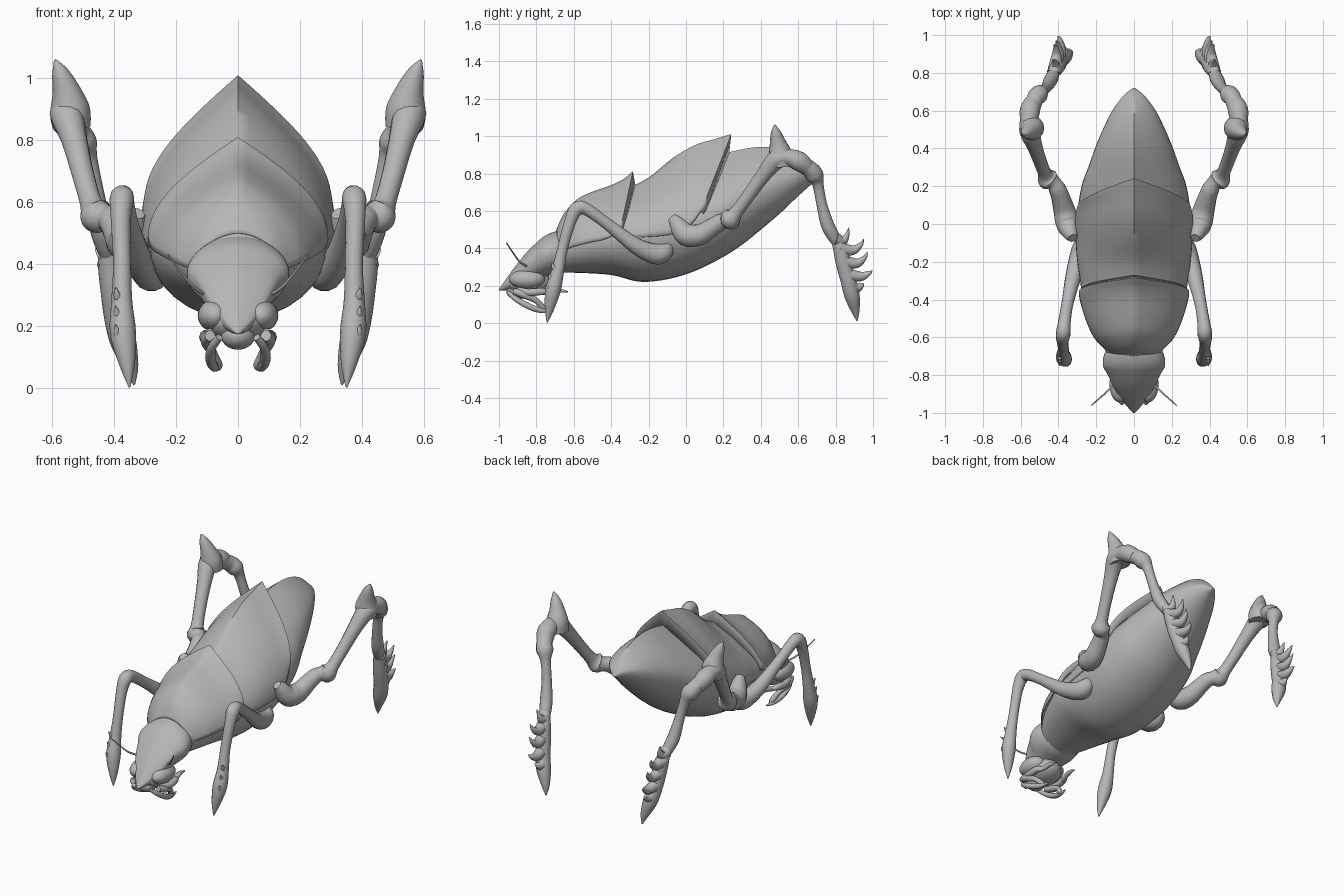
import bpy, bmesh, math
from mathutils import Vector

shell_grey = bpy.data.materials.new("shell grey")
shell_grey.diffuse_color = (0.47, 0.47, 0.47, 1)


def spline(rows, steps):
    """Catmull-Rom through rows of equal length."""
    out = []
    for i in range(len(rows) - 1):
        a, b = rows[max(i - 1, 0)], rows[i]
        c, d = rows[i + 1], rows[min(i + 2, len(rows) - 1)]
        for s in range(steps):
            t = s / steps
            out.append([0.5 * (2 * q + (r - p) * t + (2 * p - 5 * q + 4 * r - w) * t * t
                               + (3 * q - p - 3 * r + w) * t ** 3)
                        for p, q, r, w in zip(a, b, c, d)])
    out.append(list(rows[-1]))
    return out


def skin(name, rings, closed=True, angle=40):
    """Bridge point rings into one mesh object."""
    bm = bmesh.new()
    vs = [[bm.verts.new(p) for p in ring] for ring in rings]
    n = len(rings[0])
    for a, b in zip(vs, vs[1:]):
        for i in range(n if closed else n - 1):
            j = (i + 1) % n
            bm.faces.new((a[i], a[j], b[j], b[i]))
    if closed:
        bm.faces.new(vs[0])
        bm.faces.new(vs[-1])
    bmesh.ops.recalc_face_normals(bm, faces=bm.faces)
    me = bpy.data.meshes.new(name)
    bm.to_mesh(me)
    bm.free()
    ob = bpy.data.objects.new(name, me)
    bpy.context.collection.objects.link(ob)
    return finish(ob, angle)


def finish(ob, angle=40):
    ob.data.materials.append(shell_grey)
    bpy.ops.object.select_all(action='DESELECT')
    ob.select_set(True)
    bpy.context.view_layer.objects.active = ob
    bpy.ops.object.shade_smooth_by_angle(angle=math.radians(angle))
    return ob


def mirror(ob):
    ob.modifiers.new("mirror", 'MIRROR')
    return ob


def roof(u, yt, zt, ys, zs, w, rnd):
    """Point on a ridged arch, u from -1 (left) to 1 (right)."""
    k = abs(u)
    f = (1 - rnd) * (1 - k) + rnd * math.cos(k * math.pi / 2)
    return (w * math.sin(u * math.pi / 2), ys + (yt - ys) * f, zs + (zt - zs) * f)


def hull(name, rows):
    """Closed body; rows are y, top z, side z, half width, bottom z, roundness."""
    rings = []
    for y, zt, zs, w, zb, rnd in spline(rows, 4):
        w = max(w, 0.002)
        ring = [roof(i / 10, y, zt, y, zs, w, rnd) for i in range(-10, 11)]
        for i in range(1, 16):
            a = math.pi * i / 16
            ring.append((w * math.cos(a), y, zs - (zs - zb) * math.sin(a)))
        rings.append(ring)
    return skin(name, rings, angle=60)


def plate(name, rows, tuck):
    """Arched shell; rows are top y, top z, side y, side z, half width, roundness.
    The tuck row folds the rear rim in to the body."""
    rings = [[roof(i / 14, *r) for i in range(-14, 15)] for r in spline(rows, 4) + [tuck]]
    ob = skin(name, rings, closed=False, angle=60)
    mod = ob.modifiers.new("thickness", 'SOLIDIFY')
    mod.thickness, mod.offset = 0.006, 0
    return ob


def tube(name, rows, steps=4, n=14):
    """Limb with varying radius, mirrored; rows are x, y, z, radius."""
    pts = spline(rows, steps)
    c = [Vector(p[:3]) for p in pts]
    rings = []
    for i, p in enumerate(pts):
        t = (c[min(i + 1, len(c) - 1)] - c[max(i - 1, 0)]).normalized()
        side = (Vector((1, 0, 0)) - t * t.x).normalized()
        up = t.cross(side)
        r = max(p[3], 0.001)
        rings.append([c[i] + side * r * math.cos(k * math.tau / n)
                      + up * r * math.sin(k * math.tau / n) for k in range(n)])
    return mirror(skin(name, rings, angle=60))


def blob(name, loc, size, both=False):
    bpy.ops.mesh.primitive_uv_sphere_add(segments=24, ring_count=14, radius=1)
    ob = bpy.context.object
    ob.name = name
    for v in ob.data.vertices:
        v.co = [a * s + b for a, s, b in zip(v.co, size, loc)]
    finish(ob)
    return mirror(ob) if both else ob


# Body and abdomen
hull("abdomen", [
    (-.74, .45, .37, .11, .27, .9), (-.6, .58, .42, .19, .27, .5),
    (-.4, .69, .45, .268, .258, .2), (-.25, .735, .47, .289, .222, .1),
    (-.1, .82, .49, .30, .235, 0), (.05, .885, .53, .30, .28, 0),
    (.2, .908, .59, .278, .355, 0), (.3, .93, .645, .242, .42, 0),
    (.4, .943, .695, .207, .50, 0), (.5, .935, .74, .165, .585, 0),
    (.6, .90, .78, .115, .68, 0), (.68, .84, .80, .055, .75, .1),
    (.72, .785, .78, .006, .775, .3)])

# Back plates with raised peaked rear rims
plate("neck_plate", [
    (-.69, .50, -.68, .38, .135, .95), (-.65, .585, -.65, .39, .165, .75),
    (-.58, .66, -.6, .41, .21, .5), (-.5, .70, -.52, .43, .248, .3),
    (-.4, .735, -.43, .45, .277, .2), (-.33, .77, -.38, .475, .288, .12),
    (-.285, .808, -.355, .49, .288, .05)], (-.272, .73, -.345, .485, .275, .05))
plate("wing_plate", [
    (-.32, .715, -.36, .45, .27, .25), (-.2, .775, -.22, .46, .295, .2),
    (-.07, .88, -.1, .47, .306, .15), (.05, .95, -.03, .49, .310, .1),
    (.15, .98, .03, .53, .310, .05), (.24, 1.008, .08, .60, .300, -.04)],
    (.228, .905, .095, .58, .285, 0))

# Head with pointed snout, cheeks and lip
hull("head", [
    (-.64, .49, .37, .13, .28, .95), (-.69, .492, .38, .158, .26, .95),
    (-.75, .47, .37, .164, .25, .85), (-.80, .43, .35, .138, .23, .6),
    (-.86, .37, .31, .11, .2, .4), (-.92, .295, .25, .073, .18, .3),
    (-.97, .225, .205, .033, .175, .3), (-1.0, .185, .18, .005, .175, .4)])
blob("jaw", (0, -.84, .215), (.105, .12, .07))
blob("lower_lip", (0, -.9, .17), (.055, .06, .045))
blob("cheek", (.075, -.85, .235), (.055, .095, .052), True)

# Mouthparts
tube("mandible", [(.06, -.95, .165, .012), (.085, -.91, .13, .015), (.088, -.84, .09, .017),
                  (.075, -.77, .067, .014), (.065, -.71, .065, .004)], n=10)
tube("palp", [(.09, -.9, .18, .014), (.105, -.84, .165, .02), (.1, -.77, .17, .02),
              (.085, -.74, .165, .014), (.075, -.69, .175, .014), (.07, -.63, .168, .003)], n=10)
tube("feeler", [(.09, -.92, .17, .018), (.1, -.87, .155, .022), (.085, -.8, .12, .016),
                (.065, -.76, .075, .016), (.06, -.75, .06, .004)], n=10)
tube("antenna", [(.1, -.84, .30, .006), (.14, -.885, .325, .005),
                 (.18, -.92, .37, .004), (.225, -.96, .43, .003)], n=8)

# Front legs
tube("front_leg", [
    (.26, -.09, .42, .025), (.272, -.115, .385, .05), (.283, -.165, .37, .056),
    (.318, -.27, .415, .044), (.352, -.42, .53, .032), (.37, -.53, .608, .034),
    (.375, -.583, .612, .039), (.378, -.62, .54, .032), (.374, -.66, .4, .029),
    (.375, -.685, .28, .034), (.371, -.71, .18, .042), (.358, -.73, .08, .026),
    (.35, -.742, .004, .003)])
for z, y in ((.30, -.685), (.24, -.70), (.18, -.715)):
    tube("front_leg_tooth", [(.383, y, z - .02, .022), (.39, y - .022, z, .013),
                             (.395, y - .035, z + .025, .002)], n=8)

# Hind legs: thigh, knee spike, shin and spiny foot
tube("hind_thigh", [
    (.325, -.075, .565, .025), (.335, -.05, .535, .042), (.35, -.002, .475, .062),
    (.368, .07, .472, .058), (.388, .14, .512, .05), (.405, .185, .54, .046),
    (.425, .215, .55, .042), (.455, .238, .558, .057), (.472, .268, .592, .037),
    (.5, .34, .69, .036), (.528, .42, .80, .042), (.552, .49, .88, .054),
    (.556, .55, .885, .048), (.55, .605, .865, .054), (.535, .65, .83, .042)])
tube("knee_spike", [(.535, .51, .84, .06), (.542, .505, .90, .064), (.554, .492, .96, .046),
                    (.574, .48, 1.02, .027), (.59, .475, 1.06, .004)])
tube("hind_shin", [
    (.545, .60, .86, .045), (.525, .66, .825, .046), (.502, .688, .79, .049),
    (.485, .705, .745, .031), (.463, .725, .64, .029), (.445, .755, .53, .036),
    (.43, .785, .47, .034), (.42, .805, .43, .025)])
tube("hind_foot", [
    (.425, .795, .47, .025), (.412, .825, .40, .04), (.402, .842, .32, .042),
    (.39, .867, .23, .042), (.37, .887, .15, .042), (.345, .905, .07, .024),
    (.335, .915, .012, .003)])
spines = [(.425, .80, .45, .87, .51), (.418, .82, .40, .95, .45), (.408, .84, .33, .97, .38),
          (.398, .86, .26, .995, .28), (.385, .875, .20, .95, .21)]
for x, y, z, ty, tz in spines:
    tube("foot_spine", [(x, y, z, .038), (x - .008, y + (ty - y) * .55, z - .01, .027),
                        (x - .004, y + (ty - y) * .88, z + (tz - z) * .4, .013),
                        (x + .005, ty, tz, .002)], n=10)
